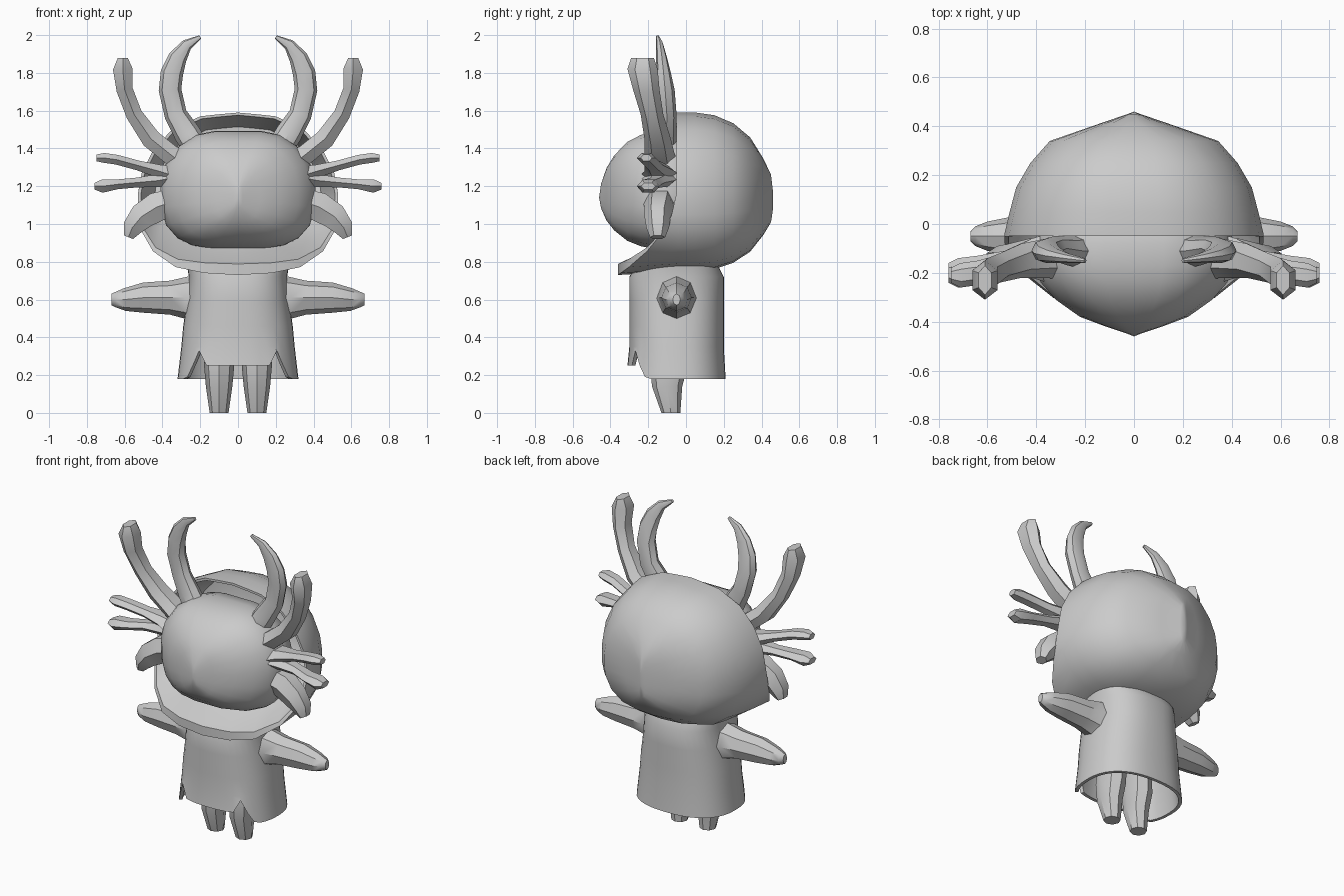
import bpy, bmesh, math
from mathutils import Vector

cube = bpy.data.objects.get("Cube")
if cube:
    bpy.data.objects.remove(cube, do_unlink=True)

GREY = (0.6, 0.6, 0.6, 1.0)
mat = bpy.data.materials.new("light grey")
mat.use_nodes = True
mat.diffuse_color = GREY
mat.node_tree.nodes["Principled BSDF"].inputs["Base Color"].default_value = GREY


def loft(name, rings, angle=40):
    """Skin a list of equal-length rings and close both ends."""
    bm = bmesh.new()
    rows = [[bm.verts.new(p) for p in ring] for ring in rings]
    n = len(rows[0])
    for a, b in zip(rows, rows[1:]):
        for i in range(n):
            j = (i + 1) % n
            bm.faces.new((a[i], a[j], b[j], b[i]))
    bm.faces.new(rows[0])
    bm.faces.new(rows[-1])
    bmesh.ops.remove_doubles(bm, verts=bm.verts, dist=0.0005)
    bmesh.ops.recalc_face_normals(bm, faces=bm.faces)
    me = bpy.data.meshes.new(name)
    bm.to_mesh(me)
    bm.free()
    me.materials.append(mat)
    ob = bpy.data.objects.new(name, me)
    bpy.context.collection.objects.link(ob)
    bpy.ops.object.select_all(action='DESELECT')
    ob.select_set(True)
    bpy.context.view_layer.objects.active = ob
    bpy.ops.object.shade_smooth_by_angle(angle=math.radians(angle))
    return ob


def tube_pair(name, path, sides=6, angle=40):
    """Left and right limb; path rows are x, y, z, half width, half depth."""
    pts = [Vector(p[:3]) for p in path]
    for side, s in (("left", 1), ("right", -1)):
        rings = []
        for i, (x, y, z, w, d) in enumerate(path):
            t = pts[min(i + 1, len(pts) - 1)] - pts[max(i - 1, 0)]
            across = Vector((-t.z, 0, t.x)).normalized()
            ring = []
            for k in range(sides):
                a = math.pi / 2 + math.tau * k / sides
                p = pts[i] + across * (w * math.cos(a)) + Vector((0, d * math.sin(a), 0))
                ring.append((s * p.x, p.y, p.z))
            rings.append(ring)
        loft(f"{side}_{name}", rings, angle)


def mirror_outline(half):
    """Half outline from top centre to bottom centre, completed across x = 0."""
    return half + [(-x, z) for x, z in half[-2:0:-1]]


def scaled(outline, zc, y, sx, sz):
    return [(x * sx, y, zc + (z - zc) * sz) for x, z in outline]


# Head: rounded block bulging forward
head = mirror_outline([(0, 1.5), (0.12, 1.5), (0.22, 1.48), (0.31, 1.42), (0.38, 1.33), (0.41, 1.21),
                       (0.41, 1.09), (0.38, 0.99), (0.32, 0.92), (0.24, 0.88), (0.12, 0.86), (0, 0.86)])
loft("head", [scaled(head, 1.14, *r) for r in [
    (0.1, 0.7, 0.7), (0.02, 0.92, 0.92), (-0.08, 1, 0.98), (-0.17, 1, 0.97), (-0.24, 0.93, 0.92),
    (-0.31, 0.78, 0.82), (-0.38, 0.54, 0.62), (-0.42, 0.28, 0.44), (-0.45, 0.06, 0.2),
    (-0.46, 0, 0)]], 50)

# Hood: back shell with a forward collar under the chin and an inner lining
hood = mirror_outline([(0, 1.59), (0.11, 1.58), (0.2, 1.57), (0.35, 1.5), (0.45, 1.39), (0.51, 1.27), (0.53, 1.16),
                       (0.53, 1.05), (0.51, 0.97), (0.45, 0.87), (0.33, 0.79), (0.18, 0.76), (0, 0.75)])
ZC = 1.12
rim, rim_in, lining = [], [], []
for x, z in hood:
    k = max(0.0, min(1.0, (1.2 - z) / 0.45))
    y = -0.05 - 0.31 * k ** 2.2
    zr = z - 0.02 * k
    rim.append((x, y, zr))
    rim_in.append((x * 0.97, y, ZC + (zr - ZC) * (0.97 - 0.12 * k ** 3)))
    s = 0.84 - 0.1 * k
    lining.append((x * s, 0.2 * (1 - k) + (y + 0.12) * k, ZC + (z - ZC) * s))
shell = [scaled(hood, ZC, *r) for r in [
    (0.46, 0, 0.12), (0.45, 0.05, 0.3), (0.41, 0.27, 0.48), (0.34, 0.65, 0.72), (0.25, 0.8, 0.88),
    (0.15, 0.91, 0.97), (0.05, 0.96, 1), (-0.04, 1, 1)]]
core = [(0, 0.22, 1.15)] * len(hood)
loft("hood", shell + [rim, rim_in, lining, core], 50)

# Tunic: hollow body with a notched front hem
SEG = 40
HEM = [(0, 0.25), (27, 0.25), (36, 0.33), (45, 0.25), (54, 0.19), (63, 0.18), (180, 0.18)]


def hem_height(deg):
    for (a, za), (b, zb) in zip(HEM, HEM[1:]):
        if deg <= b:
            return za + (zb - za) * (deg - a) / (b - a)
    return HEM[-1][1]


def body_ring(rx, ry, z=None):
    ring = []
    for i in range(SEG):
        a = math.tau * i / SEG
        sn, cs = math.sin(a), math.cos(a)
        x = math.copysign(abs(sn) ** 0.83, sn) * rx
        y = -0.05 - math.copysign(abs(cs) ** 0.83, cs) * ry
        deg = math.degrees(min(a, math.tau - a))
        ring.append((x, y, hem_height(deg) if z is None else z))
    return ring


loft("tunic", [body_ring(*r) for r in [
    (0.27, 0.22, 0.78), (0.26, 0.25, 0.72), (0.27, 0.25, 0.6), (0.29, 0.25, 0.46), (0.3, 0.25, 0.35),
    (0.32, 0.26), (0.3, 0.24), (0.28, 0.23, 0.35), (0.26, 0.22, 0.5)]])

# Arms
tube_pair("arm", [(0.18, -0.05, 0.6, 0.14, 0.12), (0.28, -0.05, 0.61, 0.11, 0.1),
                  (0.36, -0.05, 0.61, 0.09, 0.09), (0.5, -0.05, 0.61, 0.08, 0.08),
                  (0.6, -0.05, 0.6, 0.06, 0.06), (0.65, -0.05, 0.6, 0.04, 0.04),
                  (0.67, -0.05, 0.6, 0.03, 0.02)], 8)

# Legs
tube_pair("leg", [(0.09, -0.08, 0.52, 0.07, 0.09), (0.1, -0.09, 0.25, 0.08, 0.1),
                  (0.1, -0.1, 0.14, 0.07, 0.08), (0.1, -0.08, 0, 0.05, 0.05)], 8)

# Horns
tube_pair("horn", [(0.22, -0.11, 1.4, 0.07, 0.07), (0.27, -0.11, 1.48, 0.07, 0.06),
                   (0.33, -0.1, 1.58, 0.06, 0.05), (0.36, -0.11, 1.71, 0.06, 0.05),
                   (0.35, -0.12, 1.8, 0.06, 0.04), (0.32, -0.13, 1.88, 0.05, 0.03),
                   (0.27, -0.14, 1.95, 0.03, 0.02), (0.2, -0.15, 1.99, 0.01, 0.01)], 8)

# Tall upper gills
tube_pair("upper_gill", [(0.28, -0.13, 1.31, 0.07, 0.1), (0.36, -0.14, 1.37, 0.06, 0.08),
                         (0.46, -0.15, 1.45, 0.06, 0.07), (0.55, -0.18, 1.58, 0.05, 0.06),
                         (0.6, -0.21, 1.71, 0.05, 0.07), (0.61, -0.23, 1.82, 0.06, 0.08),
                         (0.61, -0.23, 1.88, 0.03, 0.06)], 6, 35)

# Paired side gills
tube_pair("middle_gill", [(0.32, -0.14, 1.25, 0.06, 0.11), (0.42, -0.14, 1.28, 0.04, 0.08),
                          (0.53, -0.17, 1.31, 0.03, 0.05), (0.64, -0.2, 1.34, 0.03, 0.05),
                          (0.71, -0.21, 1.35, 0.03, 0.05), (0.75, -0.21, 1.35, 0.02, 0.03)], 6, 35)
tube_pair("lower_gill", [(0.32, -0.14, 1.25, 0.07, 0.11), (0.42, -0.14, 1.23, 0.04, 0.08),
                         (0.53, -0.16, 1.22, 0.03, 0.05), (0.64, -0.19, 1.21, 0.03, 0.06),
                         (0.72, -0.2, 1.2, 0.04, 0.06), (0.76, -0.2, 1.2, 0.02, 0.04)], 6, 35)

# Drooping cheek gills
tube_pair("cheek_gill", [(0.34, -0.14, 1.12, 0.08, 0.09), (0.43, -0.14, 1.09, 0.09, 0.08),
                         (0.51, -0.15, 1.04, 0.08, 0.07), (0.56, -0.15, 0.98, 0.06, 0.06),
                         (0.58, -0.15, 0.93, 0.03, 0.04)], 6, 35)
